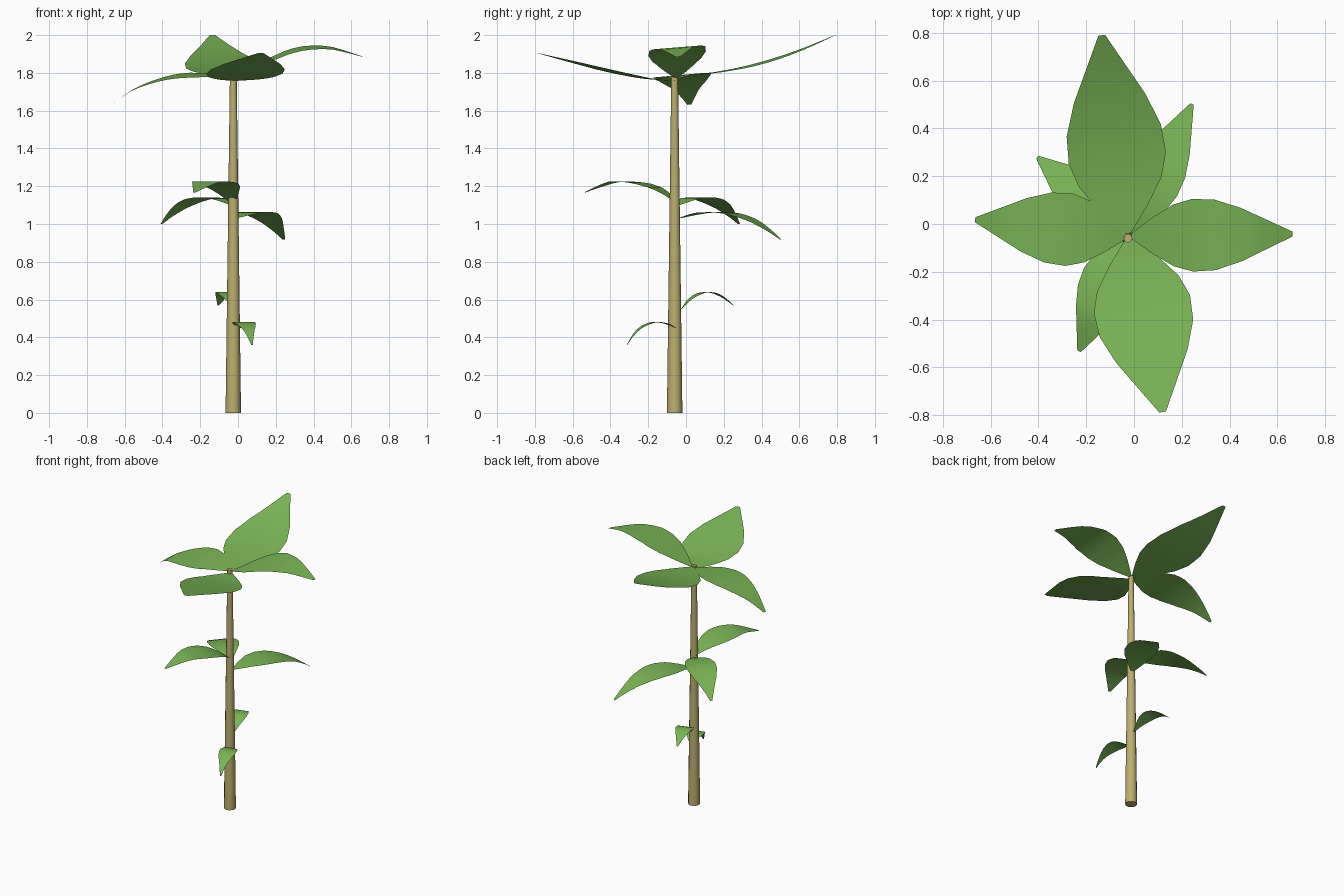
import bpy
from mathutils import Vector

if "Cube" in bpy.data.objects:
    bpy.data.objects.remove(bpy.data.objects["Cube"])


def material(name, color):
    m = bpy.data.materials.new(name)
    m.diffuse_color = (*color, 1)
    m.use_nodes = True
    m.node_tree.nodes["Principled BSDF"].inputs["Base Color"].default_value = m.diffuse_color
    return m


GREEN = material("leaf_green", (0.19, 0.46, 0.09))
TAN = material("stem_tan", (0.51, 0.43, 0.16))
# Half-width along the leaf, as (fraction of length, fraction of maximum)
OUTLINE = [(0, .08), (.13, .5), (.26, .85), (.38, 1), (.52, .97), (.68, .74), (1, .07)]


def make_object(name, verts, faces, mat):
    mesh = bpy.data.meshes.new(name)
    mesh.from_pydata(verts, [], faces)
    mesh.materials.append(mat)
    ob = bpy.data.objects.new(name, mesh)
    bpy.context.collection.objects.link(ob)
    for p in mesh.polygons:
        p.use_smooth = len(p.vertices) == 4
    return ob


def lerp_table(table, t):
    for (a, u), (b, v) in zip(table, table[1:]):
        if t <= b:
            return u + (v - u) * (t - a) / (b - a)
    return table[-1][1]


def spline(points, t):
    """Smooth height curve through (fraction, z) points."""
    n = len(points)
    slope = []
    for i in range(n):
        a, b = points[max(i - 1, 0)], points[min(i + 1, n - 1)]
        slope.append((b[1] - a[1]) / (b[0] - a[0]))
    i = 0
    while i < n - 2 and t > points[i + 1][0]:
        i += 1
    (a, u), (b, v) = points[i], points[i + 1]
    h, s = b - a, (t - a) / (b - a)
    return (u * (1 + 2 * s) * (1 - s) ** 2 + v * s * s * (3 - 2 * s)
            + h * slope[i] * s * (1 - s) ** 2 + h * slope[i + 1] * s * s * (s - 1))


def leaf(name, base, tip, half_width, heights, roll=0):
    """Curved blade from base to tip in plan, with heights along its midrib."""
    base, tip = Vector((*base, 0)), Vector((*tip, 0))
    d = (tip - base).normalized()
    side = Vector((-d.y, d.x, roll))
    stations = sorted({t for t, _ in OUTLINE} | {.06, .2, .45, .6, .76, .84, .92})
    verts = []
    for t in stations:
        mid = base.lerp(tip, t)
        mid.z = spline(heights, t)
        w = half_width * lerp_table(OUTLINE, t)
        verts += [mid - side * w, mid, mid + side * w]
    faces = []
    for i in range(len(stations) - 1):
        for k in (0, 1):
            a = 3 * i + k
            faces.append((a, a + 1, a + 4, a + 3)[::-1])
    make_object(name, verts, faces, GREEN)


# Tapered stem
bpy.ops.mesh.primitive_cone_add(vertices=12, radius1=.041, radius2=.018, depth=1.785,
                                location=(-.025, -.06, .8925))
stem = bpy.context.object
stem.name = "stem"
stem.data.materials.append(TAN)
bpy.ops.object.shade_smooth_by_angle()

# Top whorl of four large leaves
leaf("top_leaf_back", (-.03, -.04), (-.135, .79), .205,
     [(0, 1.778), (.3, 1.81), (.53, 1.852), (.77, 1.918), (1, 2.0)])
leaf("top_leaf_front", (-.02, -.06), (.12, -.787), .205,
     [(0, 1.758), (.2, 1.77), (.47, 1.81), (.75, 1.86), (1, 1.905)])
leaf("top_leaf_right", (-.01, -.05), (.663, -.042), .152,
     [(0, 1.775), (.25, 1.865), (.46, 1.92), (.62, 1.935), (.76, 1.93), (.9, 1.905), (1, 1.885)], .08)
leaf("top_leaf_left", (-.03, -.05), (-.665, .018), .152,
     [(0, 1.77), (.2, 1.787), (.43, 1.785), (.6, 1.765), (.77, 1.728), (.87, 1.695), (1, 1.632)], -.09)

# Three middle leaves
leaf("middle_leaf_right", (-.02, -.04), (.243, .502), .112,
     [(0, 1.03), (.25, 1.06), (.5, 1.057), (.72, 1.02), (.9, .96), (1, .917)])
leaf("middle_leaf_left", (-.03, -.04), (-.405, .28), .105,
     [(0, 1.1), (.2, 1.135), (.45, 1.135), (.72, 1.092), (.92, 1.032), (1, 1.0)])
leaf("middle_leaf_front", (-.025, -.04), (-.23, -.533), .115,
     [(0, 1.105), (.13, 1.16), (.33, 1.207), (.66, 1.225), (.84, 1.2), (1, 1.168)])

# Two small lower leaves
leaf("lower_leaf_front", (0, -.05), (.074, -.312), .06,
     [(0, .445), (.2, .472), (.45, .48), (.72, .452), (.88, .41), (1, .36)])
leaf("lower_leaf_back", (-.02, -.025), (-.105, .252), .06,
     [(0, .55), (.16, .6), (.38, .635), (.62, .635), (.82, .608), (1, .568)])
